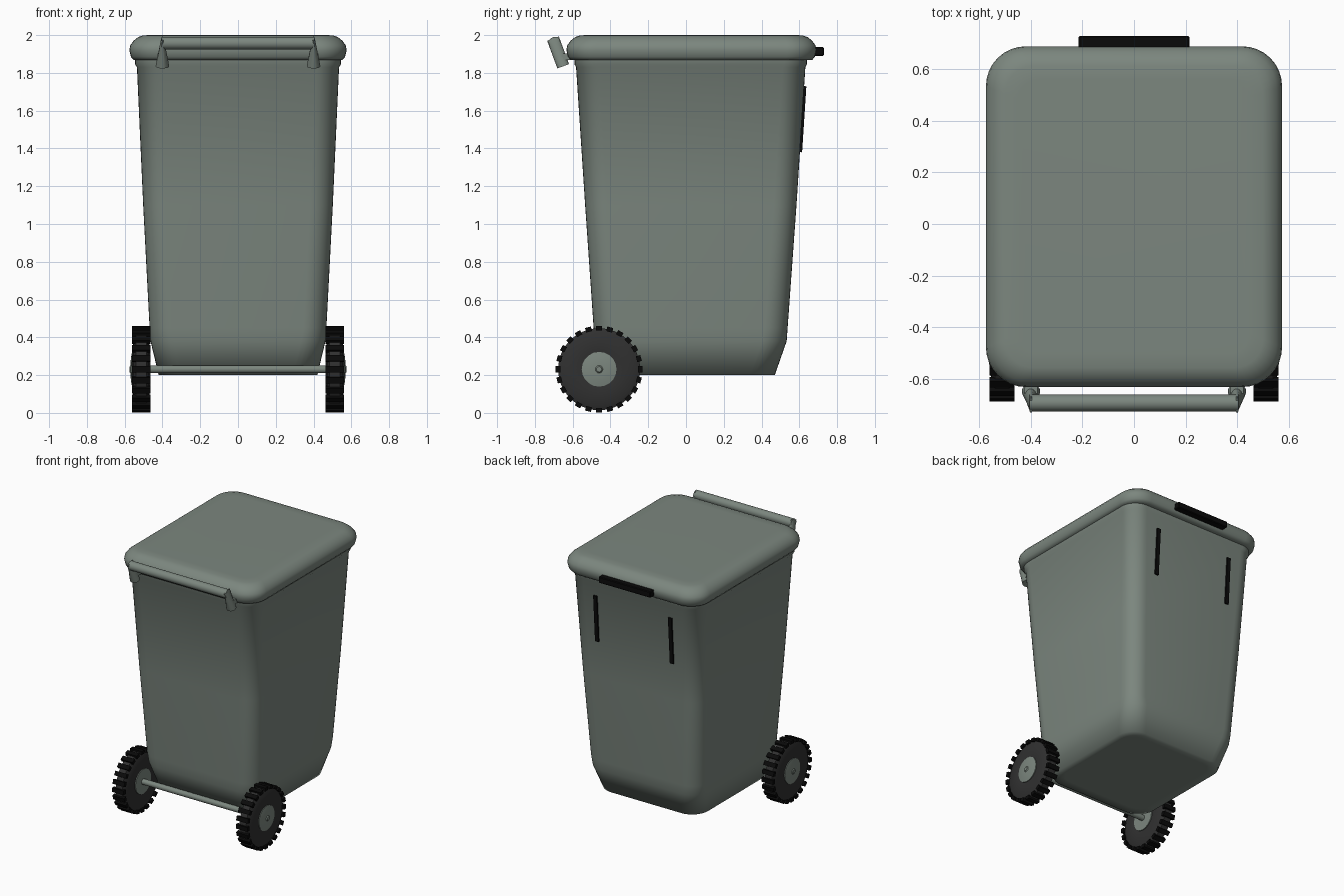
import bpy, bmesh
from math import sin, cos, pi, atan2, radians
from mathutils import Vector, Matrix

if "Cube" in bpy.data.objects:
    bpy.data.objects.remove(bpy.data.objects["Cube"])


def material(name, rgb):
    m = bpy.data.materials.new(name)
    m.use_nodes = True
    m.diffuse_color = (*rgb, 1)
    m.node_tree.nodes["Principled BSDF"].inputs["Base Color"].default_value = (*rgb, 1)
    return m


GREEN = material("grey_green_plastic", (0.2, 0.24, 0.21))
RUBBER = material("dark_grey_rubber", (0.03, 0.03, 0.03))
BLACK = material("black", (0.003, 0.003, 0.003))


def finish(name, bm, mat, angle=40):
    bmesh.ops.recalc_face_normals(bm, faces=bm.faces)
    me = bpy.data.meshes.new(name)
    bm.to_mesh(me)
    bm.free()
    me.materials.append(mat)
    ob = bpy.data.objects.new(name, me)
    bpy.context.collection.objects.link(ob)
    if angle:
        bpy.ops.object.select_all(action='DESELECT')
        ob.select_set(True)
        bpy.context.view_layer.objects.active = ob
        bpy.ops.object.shade_smooth_by_angle(angle=radians(angle))
    return ob


def loft(name, rings, mat, angle=40):
    """Skin a stack of equal-length point rings and cap both ends."""
    bm = bmesh.new()
    vs = [[bm.verts.new(p) for p in ring] for ring in rings]
    n = len(vs[0])
    for a, b in zip(vs, vs[1:]):
        for i in range(n):
            j = (i + 1) % n
            bm.faces.new((a[i], a[j], b[j], b[i]))
    bm.faces.new(vs[0])
    bm.faces.new(vs[-1])
    return finish(name, bm, mat, angle)


def rounded_rect(z, hx, y0, y1, r, steps=8):
    corners = ((hx - r, y1 - r), (r - hx, y1 - r), (r - hx, y0 + r), (hx - r, y0 + r))
    return [Vector((cx + r * cos(a), cy + r * sin(a), z))
            for k, (cx, cy) in enumerate(corners)
            for a in [(k + s / steps) * pi / 2 for s in range(steps + 1)]]


def spin_x(name, profile, y, z, mat, n=32, angle=40):
    """Revolve (x, radius) points about an axis parallel to x."""
    return loft(name, [[Vector((x, y + r * cos(2 * pi * i / n), z + r * sin(2 * pi * i / n)))
                        for i in range(n)] for x, r in profile], mat, angle)


def box(bm, size, matrix):
    bmesh.ops.create_cube(bm, size=1, matrix=matrix @ Matrix.Diagonal((*size, 1)))


# Tapered bin body: z, half width, front y, back y, corner radius
loft("bin_body", [rounded_rect(*p) for p in (
    (0.2, 0.36, -0.36, 0.41, 0.10),
    (0.2, 0.42, -0.43, 0.47, 0.13),
    (0.38, 0.463, -0.484, 0.533, 0.13),
    (0.45, 0.468, -0.489, 0.538, 0.12),
    (1.1, 0.502, -0.534, 0.585, 0.12),
    (1.83, 0.535, -0.582, 0.632, 0.12),
    (1.845, 0.545, -0.59, 0.64, 0.12),
    (1.89, 0.545, -0.59, 0.64, 0.12))], GREEN, 80)

# Pillow-edged lid: z and inset from the widest outline
loft("lid", [rounded_rect(z, 0.575 - d, -0.633 + d, 0.69 - d, 0.155 - d * 0.6) for z, d in (
    (1.868, 0.05), (1.868, 0.022), (1.885, 0.008), (1.92, 0.0), (1.945, 0.004),
    (1.97, 0.022), (1.99, 0.047), (1.999, 0.075), (2.0, 0.13))], GREEN, 50)

# Front grab bar with two flared brackets
BAR_Y, BAR_Z = -0.695, 1.957
spin_x("grab_bar", [(-0.405, 0.033), (0.405, 0.033)], BAR_Y, BAR_Z, GREEN, 20)
axis = Vector((0, 0.045, -0.122))
tilt = Matrix.Translation((0, BAR_Y, BAR_Z)) @ Matrix.Rotation(atan2(axis.y, -axis.z), 4, 'X')
for side, label in ((1, "left"), (-1, "right")):
    rings = [[tilt @ Vector((side * 0.4 + rx * cos(a), 0.033 * sin(a), -t * axis.length))
              for a in [2 * pi * i / 16 for i in range(16)]]
             for t, rx in ((-0.2, 0.006), (0, 0.012), (1, 0.036))]
    loft(label + "_bar_bracket", rings, GREEN)
    bm = bmesh.new()
    box(bm, (0.05, 0.06, 0.035), Matrix.Translation((side * 0.4, -0.628, 1.885)))
    finish(label + "_bar_mount", bm, GREEN, 0)

# Rear lid grip
bm = bmesh.new()
box(bm, (0.43, 0.055, 0.046), Matrix.Translation((0, 0.703, 1.913)))
bmesh.ops.bevel(bm, geom=bm.edges[:], offset=0.005, segments=1, affect='EDGES')
finish("rear_grip", bm, BLACK, 0)

# Dark strips lying on the sloping back panel
slope = Matrix.Rotation(-atan2(0.047, 0.73), 4, 'X')
for side, label in ((1, "left"), (-1, "right")):
    bm = bmesh.new()
    box(bm, (0.028, 0.02, 0.35), Matrix.Translation((side * 0.31, 0.616, 1.555)) @ slope)
    finish(label + "_back_strip", bm, BLACK, 0)

# Axle and wheels
WY, WZ = -0.46, 0.231
spin_x("axle", [(-0.575, 0.014), (-0.568, 0.021), (0.568, 0.021), (0.575, 0.014)], WY, WZ, GREEN, 16)
LUGS = 24
for side, label in ((1, "left"), (-1, "right")):
    spin_x(label + "_tyre", [(side * x, r) for x, r in (
        (0.472, 0.08), (0.467, 0.1), (0.472, 0.19), (0.485, 0.217),
        (0.54, 0.217), (0.553, 0.19), (0.558, 0.1), (0.553, 0.08))], WY, WZ, RUBBER, 48, 30)
    spin_x(label + "_hub", [(side * x, r) for x, r in (
        (0.463, 0.06), (0.463, 0.092), (0.561, 0.092), (0.567, 0.06), (0.569, 0.03))], WY, WZ, GREEN, 20)
    bm = bmesh.new()
    for i in range(LUGS):
        turn = Matrix.Translation((side * 0.5125, WY, WZ)) @ Matrix.Rotation(2 * pi * i / LUGS, 4, 'X')
        box(bm, (0.096, 0.032, 0.025), turn @ Matrix.Translation((0, 0, 0.2175)))
    finish(label + "_tread_lugs", bm, BLACK, 0)
